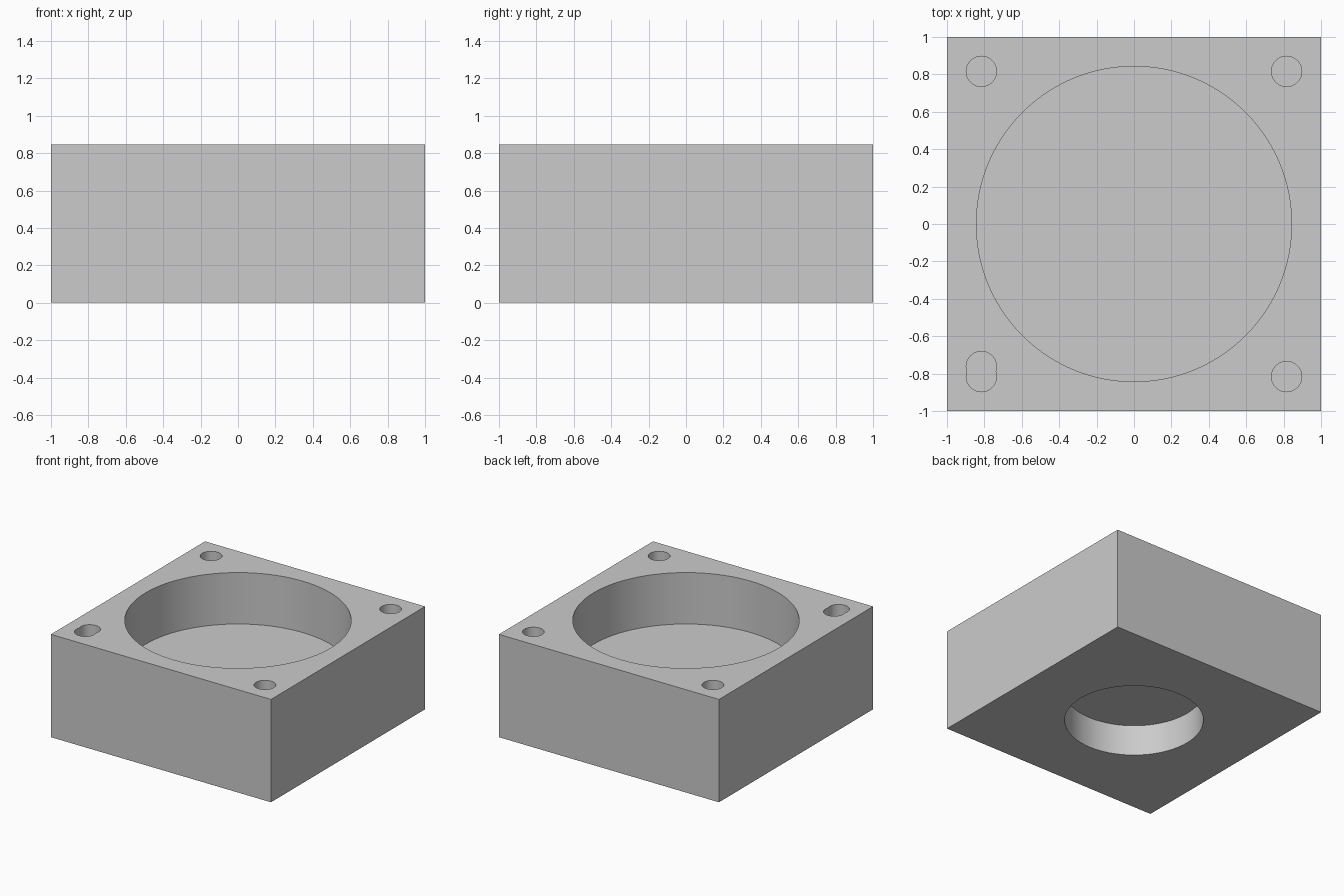
import bpy
import math

cube = bpy.data.objects.get("Cube")
if cube:
    bpy.data.objects.remove(cube, do_unlink=True)

HEIGHT = 0.845
HOLE = 0.816        # offset of the corner holes
HOLE_RADIUS = 0.081
MID = HEIGHT / 2    # floor level of the upper pocket and holes

grey = bpy.data.materials.new("plain_grey")
grey.use_nodes = True
colour = (0.6, 0.6, 0.6, 1)
grey.diffuse_color = colour
grey.node_tree.nodes["Principled BSDF"].inputs["Base Color"].default_value = colour

# Solid block
bpy.ops.mesh.primitive_cube_add(size=2, location=(0, 0, HEIGHT / 2))
block = bpy.context.object
block.name = "housing_block"
block.scale.z = HEIGHT / 2
bpy.ops.object.transform_apply(location=True, rotation=False, scale=True)
block.data.materials.append(grey)


def bore(name, x, y, radius, bottom, top, sides):
    """Cut a round blind hole into the block."""
    bpy.ops.mesh.primitive_cylinder_add(
        vertices=sides, radius=radius, depth=top - bottom,
        location=(x, y, (top + bottom) / 2))
    cutter = bpy.context.object
    cutter.name = name
    cutter.hide_render = True
    cutter.data.materials.append(grey)
    mod = block.modifiers.new(name, "BOOLEAN")
    mod.operation = "DIFFERENCE"
    mod.solver = "EXACT"
    mod.object = cutter
    bpy.ops.object.select_all(action="DESELECT")
    bpy.context.view_layer.objects.active = block
    block.select_set(True)
    bpy.ops.object.modifier_apply(modifier=name)
    bpy.data.objects.remove(cutter, do_unlink=True)


# Wide pocket from above, narrower pocket from below, closed web between
bore("upper_pocket", 0, 0, 0.843, MID, HEIGHT + 0.1, 96)
bore("lower_pocket", 0, 0, 0.522, -0.1, 0.255, 96)

# Corner holes
for sx in (-1, 1):
    for sy in (-1, 1):
        bore("corner_hole", sx * HOLE, sy * HOLE, HOLE_RADIUS, MID, HEIGHT + 0.1, 48)

# Second bore that stretches the front right hole
bore("offset_hole", -HOLE, -0.762, HOLE_RADIUS, MID, HEIGHT + 0.1, 48)

bpy.ops.object.shade_smooth_by_angle(angle=math.radians(30))
